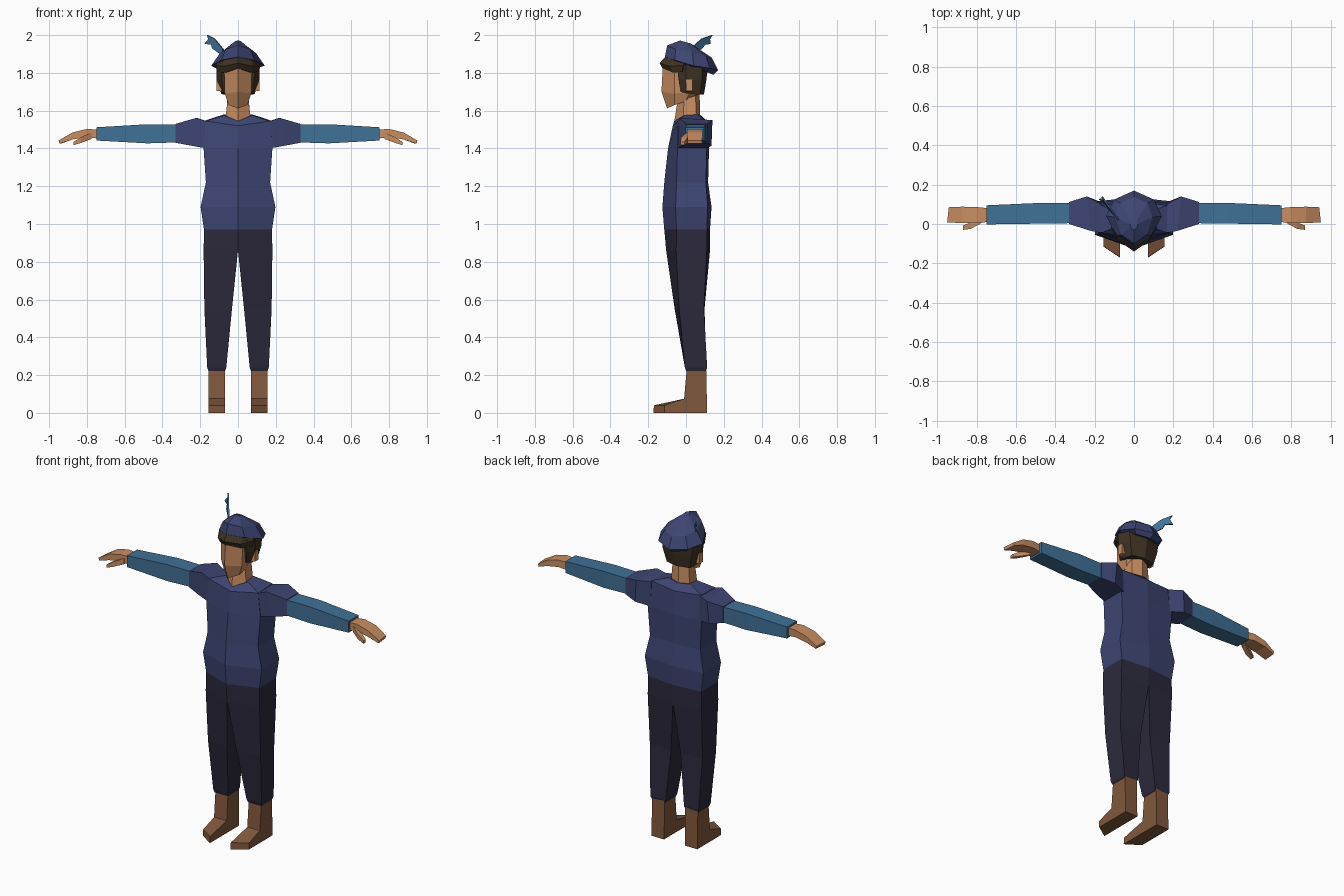
import bpy, bmesh


def material(name, rgb):
    m = bpy.data.materials.new(name)
    m.diffuse_color = (*rgb, 1)
    return m


NAVY = material("navy cloth", (0.048, 0.060, 0.170))
BLUE = material("blue cloth", (0.051, 0.165, 0.310))
DARK = material("dark trousers", (0.025, 0.023, 0.046))
SKIN = material("skin", (0.584, 0.270, 0.120))
HAIR = material("brown hair", (0.050, 0.033, 0.018))
BOOT = material("brown leather", (0.220, 0.098, 0.045))


def loft(name, rings, mat):
    """Skin a list of equal-length point rings and close both ends."""
    bm = bmesh.new()
    vs = [[bm.verts.new(p) for p in r] for r in rings]
    n = len(vs[0])
    for a, b in zip(vs, vs[1:]):
        for i in range(n):
            j = (i + 1) % n
            bm.faces.new((a[i], a[j], b[j], b[i]))
    bm.faces.new(vs[0])
    bm.faces.new(vs[-1])
    bmesh.ops.recalc_face_normals(bm, faces=bm.faces)
    me = bpy.data.meshes.new(name)
    bm.to_mesh(me)
    bm.free()
    me.materials.append(mat)
    ob = bpy.data.objects.new(name, me)
    bpy.context.collection.objects.link(ob)
    return ob


def sym(half):
    """Complete a half ring running from front centre to back centre."""
    return half + [(-x, y, z) for x, y, z in half[-2:0:-1]]


def pair(name, rings, mat):
    """Build a part on both sides of the body."""
    for side, s in (("left", 1), ("right", -1)):
        loft(f"{side}_{name}", [[(s * x, y, z) for x, y, z in r] for r in rings], mat)


def section(z, w, front, side_front, side_back, back):
    return sym([(0, front, z), (w, side_front, z), (w, side_back, z), (0, back, z)])


def box_ring(x, y0, y1, z0, z1):
    return [(x, y0, z0), (x, y1, z0), (x, y1, z1), (x, y0, z1)]


# Tunic body with a centre ridge, front and back
loft("tunic", [
    section(0.97, 0.18, -0.115, -0.05, 0.11, 0.127),
    section(1.09, 0.198, -0.125, -0.055, 0.115, 0.135),
    section(1.22, 0.17, -0.115, -0.05, 0.105, 0.117),
    section(1.40, 0.182, -0.095, -0.045, 0.11, 0.122),
    sym([(0, -0.07, 1.52), (0.168, -0.045, 1.545), (0.168, 0.095, 1.55), (0, 0.115, 1.54)]),
    sym([(0, -0.062, 1.545), (0.075, -0.01, 1.575), (0.075, 0.06, 1.58), (0, 0.08, 1.575)]),
], NAVY)

# Puffed shoulders
pair("shoulder", [
    [(0.165, -0.045, 1.40), (0.165, 0.11, 1.40), (0.165, 0.10, 1.545), (0.165, -0.045, 1.543)],
    [(0.25, -0.025, 1.415), (0.25, 0.135, 1.415), (0.24, 0.14, 1.55), (0.22, -0.035, 1.562)],
    box_ring(0.33, 0.0, 0.112, 1.43, 1.53),
], NAVY)

# Sleeves
pair("sleeve", [
    box_ring(0.325, 0.004, 0.108, 1.432, 1.526),
    box_ring(0.48, 0.002, 0.107, 1.427, 1.528),
    box_ring(0.75, -0.002, 0.095, 1.442, 1.512),
], BLUE)

# Hands and thumbs
pair("hand", [
    box_ring(0.74, 0.01, 0.08, 1.452, 1.50),
    box_ring(0.80, 0.006, 0.086, 1.46, 1.503),
    box_ring(0.875, 0.005, 0.088, 1.448, 1.485),
    [(0.945, 0.008, 1.425), (0.938, 0.085, 1.425), (0.942, 0.085, 1.442), (0.95, 0.008, 1.442)],
], SKIN)
pair("thumb", [
    box_ring(0.775, 0.005, 0.035, 1.45, 1.485),
    box_ring(0.83, -0.025, 0.008, 1.43, 1.46),
    box_ring(0.87, -0.03, -0.008, 1.417, 1.435),
], SKIN)


# Trouser legs
def leg_ring(z, xi, xo, fi, fo, bo, bi):
    return [(xi, fi, z), (xo, fo, z), (xo, bo, z), (xi, bi, z)]


pair("trouser_leg", [
    leg_ring(0.972, 0.0, 0.18, -0.115, -0.05, 0.11, 0.127),
    leg_ring(0.86, 0.0, 0.182, -0.105, -0.052, 0.11, 0.127),
    leg_ring(0.55, 0.032, 0.178, -0.06, -0.036, 0.095, 0.098),
    leg_ring(0.24, 0.062, 0.163, -0.006, -0.006, 0.112, 0.108),
    leg_ring(0.222, 0.068, 0.157, 0.0, 0.0, 0.105, 0.103),
], DARK)

# Boots: side profile stretched across, toe slanting back to the outside
profile = [(0.112, 0), (0.107, 0.235), (0.004, 0.235), (-0.01, 0.075), (-0.17, 0.04), (-0.172, 0)]
pair("boot", [
    [(0.07, y, z) for y, z in profile],
    [(0.155, y if y > -0.1 else -0.115, z) for y, z in profile],
], BOOT)

# Neck and head
loft("neck", [
    sym([(0, -0.064, 1.53), (0.066, -0.015, 1.56), (0.062, 0.055, 1.57), (0, 0.075, 1.56)]),
    sym([(0, -0.045, 1.65), (0.055, -0.01, 1.66), (0.055, 0.05, 1.68), (0, 0.072, 1.69)]),
], SKIN)
loft("head", [
    sym([(0, -0.10, 1.612), (0.05, -0.06, 1.63), (0.055, 0.0, 1.65), (0, 0.06, 1.67)]),
    sym([(0, -0.13, 1.70), (0.07, -0.062, 1.69), (0.072, 0.02, 1.70), (0, 0.08, 1.70)]),
    sym([(0, -0.122, 1.85), (0.074, -0.06, 1.84), (0.08, 0.03, 1.84), (0, 0.08, 1.84)]),
], SKIN)
pair("ear", [
    box_ring(0.07, -0.005, 0.03, 1.70, 1.765),
    box_ring(0.114, 0.0, 0.034, 1.705, 1.765),
], SKIN)

# Hair around the sides and back, then the fringe
loft("hair", [
    sym([(0, -0.03, 1.70), (0.078, -0.03, 1.70), (0.088, 0.01, 1.69),
         (0.078, 0.075, 1.685), (0, 0.095, 1.685)]),
    sym([(0, -0.04, 1.77), (0.085, -0.04, 1.77), (0.113, 0.0, 1.765),
         (0.098, 0.085, 1.765), (0, 0.108, 1.765)]),
    sym([(0, -0.05, 1.85), (0.095, -0.05, 1.85), (0.115, 0.0, 1.845),
         (0.105, 0.085, 1.83), (0, 0.115, 1.82)]),
], HAIR)
loft("fringe", [
    sym([(0, -0.125, 1.825), (0.072, -0.07, 1.802), (0.112, -0.02, 1.805), (0, 0.02, 1.81)]),
    sym([(0, -0.14, 1.852), (0.078, -0.085, 1.835), (0.118, -0.015, 1.84), (0, 0.03, 1.85)]),
    sym([(0, -0.10, 1.895), (0.07, -0.06, 1.88), (0.10, -0.01, 1.87), (0, 0.03, 1.88)]),
], HAIR)

# Soft cap, tilted down to the back
loft("cap", [
    sym([(0, -0.09, 1.868), (0.07, -0.055, 1.858), (0.105, 0.03, 1.832),
         (0.08, 0.11, 1.805), (0, 0.145, 1.79)]),
    sym([(0, -0.112, 1.885), (0.088, -0.06, 1.868), (0.142, 0.04, 1.838),
         (0.10, 0.125, 1.825), (0, 0.17, 1.815)]),
    sym([(0, -0.10, 1.945), (0.065, -0.055, 1.925), (0.095, 0.035, 1.905),
         (0.07, 0.105, 1.89), (0, 0.137, 1.88)]),
    sym([(0, -0.03, 1.972), (0.015, -0.02, 1.968), (0.02, 0.0, 1.962),
         (0.015, 0.02, 1.957), (0, 0.03, 1.952)]),
], NAVY)

# Feather: a thin notched plate leaning outward and back
outline = [(0.078, 0.02, 1.89), (0.078, 0.02, 1.925), (0.11, 0.065, 1.965), (0.125, 0.085, 1.982),
           (0.162, 0.138, 2.0), (0.155, 0.125, 1.978), (0.176, 0.128, 1.953),
           (0.14, 0.1, 1.95), (0.135, 0.085, 1.93), (0.10, 0.05, 1.905)]
loft("feather", [[(-x + d, y + d, z) for x, y, z in outline] for d in (-0.003, 0.003)], BLUE)
